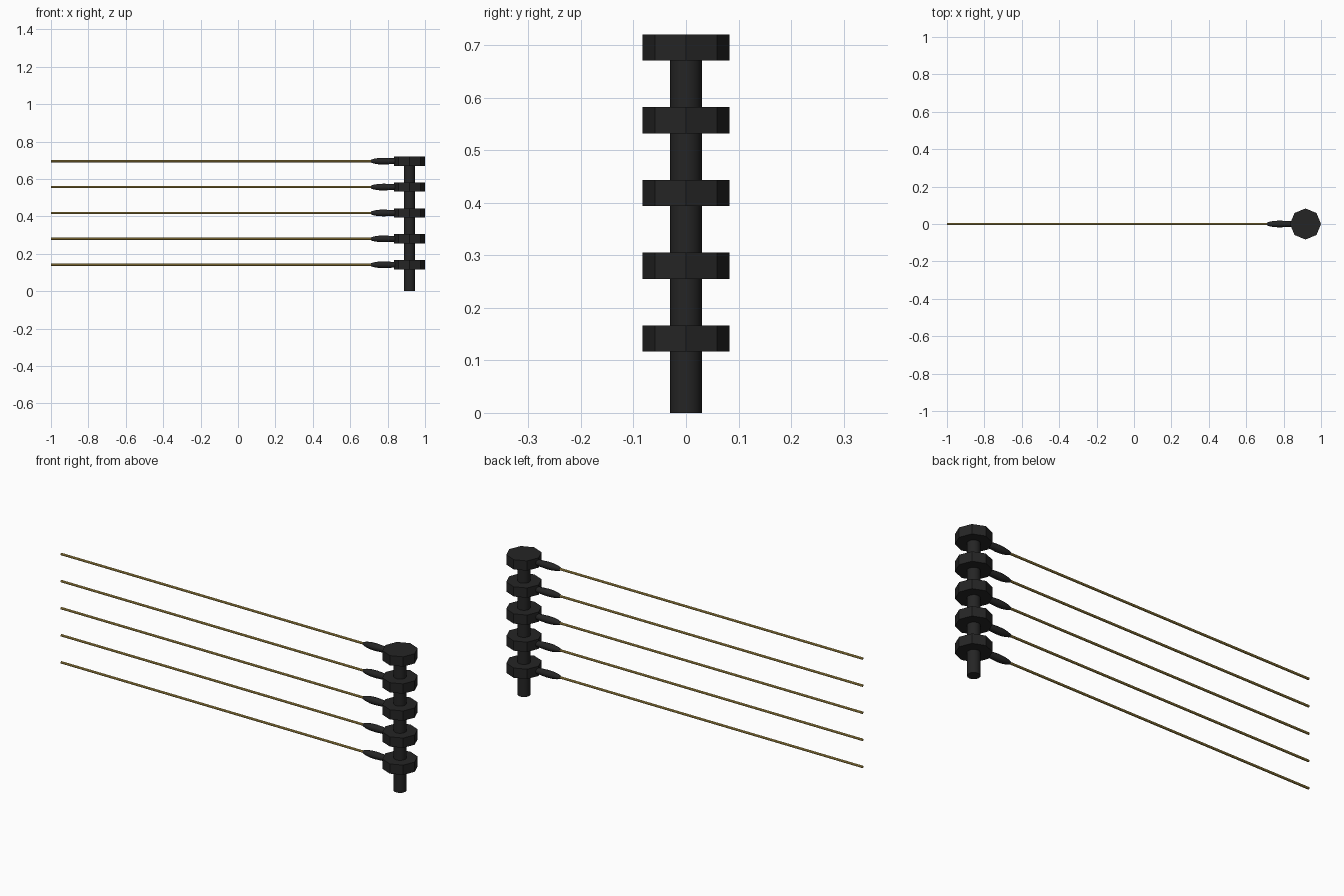
import bpy, bmesh, math
from mathutils import Matrix

if "Cube" in bpy.data.objects:
    bpy.data.objects.remove(bpy.data.objects["Cube"])

PX = 0.917          # post centre on x
LEVELS = [0.1415 + 0.1385 * i for i in range(5)]


def material(name, rgb):
    m = bpy.data.materials.new(name)
    m.diffuse_color = (*rgb, 1)
    m.use_nodes = True
    m.node_tree.nodes["Principled BSDF"].inputs["Base Color"].default_value = m.diffuse_color
    return m


black = material("black", (0.018, 0.018, 0.018))
gold = material("gold", (0.52, 0.36, 0.08))


def lathe(name, profile, sides, matrix, mat, smooth=True):
    """Stack of rings (radius, height) around z, capped at both ends."""
    bm = bmesh.new()
    rings = []
    for r, h in profile:
        rings.append([bm.verts.new((r * math.cos(2 * math.pi * i / sides),
                                    r * math.sin(2 * math.pi * i / sides), h))
                      for i in range(sides)])
    for a, b in zip(rings, rings[1:]):
        for i in range(sides):
            j = (i + 1) % sides
            bm.faces.new((a[i], a[j], b[j], b[i]))
    bm.faces.new(rings[0][::-1])
    bm.faces.new(rings[-1])
    bm.transform(matrix)
    me = bpy.data.meshes.new(name)
    bm.to_mesh(me)
    bm.free()
    me.materials.append(mat)
    ob = bpy.data.objects.new(name, me)
    bpy.context.collection.objects.link(ob)
    if smooth:
        bpy.ops.object.select_all(action='DESELECT')
        ob.select_set(True)
        bpy.context.view_layer.objects.active = ob
        bpy.ops.object.shade_smooth_by_angle(angle=math.radians(40))
    return ob


# upright post
lathe("post", [(0.03, 0), (0.03, 0.70)], 16, Matrix.Translation((PX, 0, 0)), black)

for n, z in enumerate(LEVELS, 1):
    # octagonal collar
    lathe(f"collar_{n}", [(0.083, -0.025), (0.083, 0.025)], 8,
          Matrix.Translation((PX, 0, z)), black, smooth=False)
    # local z points towards -x
    along = Matrix.Translation((PX, 0, z)) @ Matrix.Rotation(-math.pi / 2, 4, 'Y')
    # swollen grip at the root of the rod
    lathe(f"grip_{n}", [(0.015, 0.06), (0.016, 0.10), (0.018, 0.135), (0.017, 0.165),
                        (0.013, 0.19), (0.008, 0.206)], 12, along, black)
    # long thin rod
    lathe(f"rod_{n}", [(0.006, 0.18), (0.006, PX + 1.0)], 8, along, gold)
